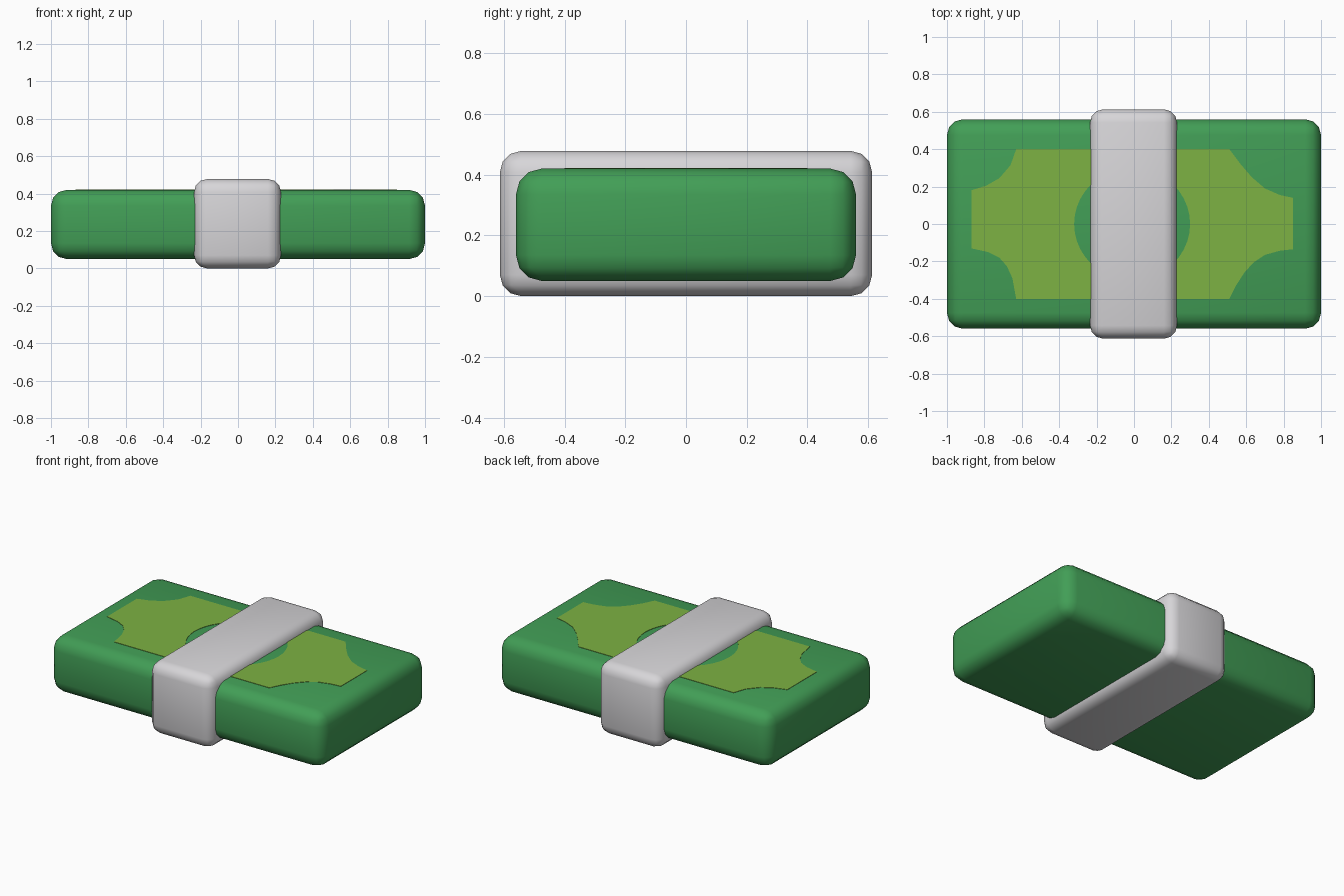
import bpy, math

if "Cube" in bpy.data.objects:
    bpy.data.objects.remove(bpy.data.objects["Cube"])


def material(name, rgb):
    m = bpy.data.materials.new(name)
    m.diffuse_color = (*rgb, 1)
    m.use_nodes = True
    m.node_tree.nodes["Principled BSDF"].inputs["Base Color"].default_value = m.diffuse_color
    return m


DARK = material("dark_green", (0.054, 0.342, 0.093))
LIGHT = material("light_green", (0.205, 0.445, 0.056))
PAPER = material("paper_grey", (0.68, 0.67, 0.69))


def rounded_box(name, lo, hi, radius, mat):
    bpy.ops.mesh.primitive_cube_add(size=1, location=[(a + b) / 2 for a, b in zip(lo, hi)])
    ob = bpy.context.object
    ob.name = name
    ob.scale = [b - a for a, b in zip(lo, hi)]
    bpy.ops.object.transform_apply(location=False, rotation=False, scale=True)
    mod = ob.modifiers.new("round", "BEVEL")
    mod.width, mod.segments, mod.limit_method = radius, 3, "NONE"
    bpy.ops.object.modifier_apply(modifier=mod.name)
    ob.data.materials.append(mat)
    bpy.ops.object.shade_smooth_by_angle(angle=math.radians(40))
    return ob


# block of notes and the paper band around it
rounded_box("note_stack", (-1, -0.56, 0.05), (1, 0.56, 0.42), 0.085, DARK)
rounded_box("paper_band", (-0.235, -0.613, 0), (0.23, 0.613, 0.478), 0.07, PAPER)

# printed panel on the top note: scooped corners, oval hole in the middle
outline = [(-0.63, 0.40), (0.51, 0.40), (0.57, 0.32), (0.63, 0.25), (0.70, 0.19),
           (0.78, 0.155), (0.85, 0.14), (0.85, -0.135), (0.78, -0.143), (0.70, -0.165),
           (0.64, -0.205), (0.59, -0.26), (0.545, -0.33), (0.51, -0.40), (-0.63, -0.40),
           (-0.65, -0.29), (-0.68, -0.225), (-0.72, -0.18), (-0.78, -0.15), (-0.87, -0.13),
           (-0.87, 0.18), (-0.79, 0.205), (-0.72, 0.245), (-0.66, 0.315)]
oval = [(-0.01 + 0.31 * math.cos(t * math.tau / 40), 0.3 * math.sin(t * math.tau / 40))
        for t in range(40)]

curve = bpy.data.curves.new("printed_panel", "CURVE")
curve.dimensions, curve.fill_mode, curve.extrude = "2D", "BOTH", 0.002
for loop in (outline, oval):
    s = curve.splines.new("POLY")
    s.points.add(len(loop) - 1)
    for p, (x, y) in zip(s.points, loop):
        p.co = (x, y, 0, 1)
    s.use_cyclic_u = True
curve.materials.append(LIGHT)
panel = bpy.data.objects.new("printed_panel", curve)
panel.location.z = 0.4205
bpy.context.collection.objects.link(panel)
bpy.ops.object.select_all(action="DESELECT")
panel.select_set(True)
bpy.context.view_layer.objects.active = panel
bpy.ops.object.convert(target="MESH")
bpy.ops.object.shade_flat()
